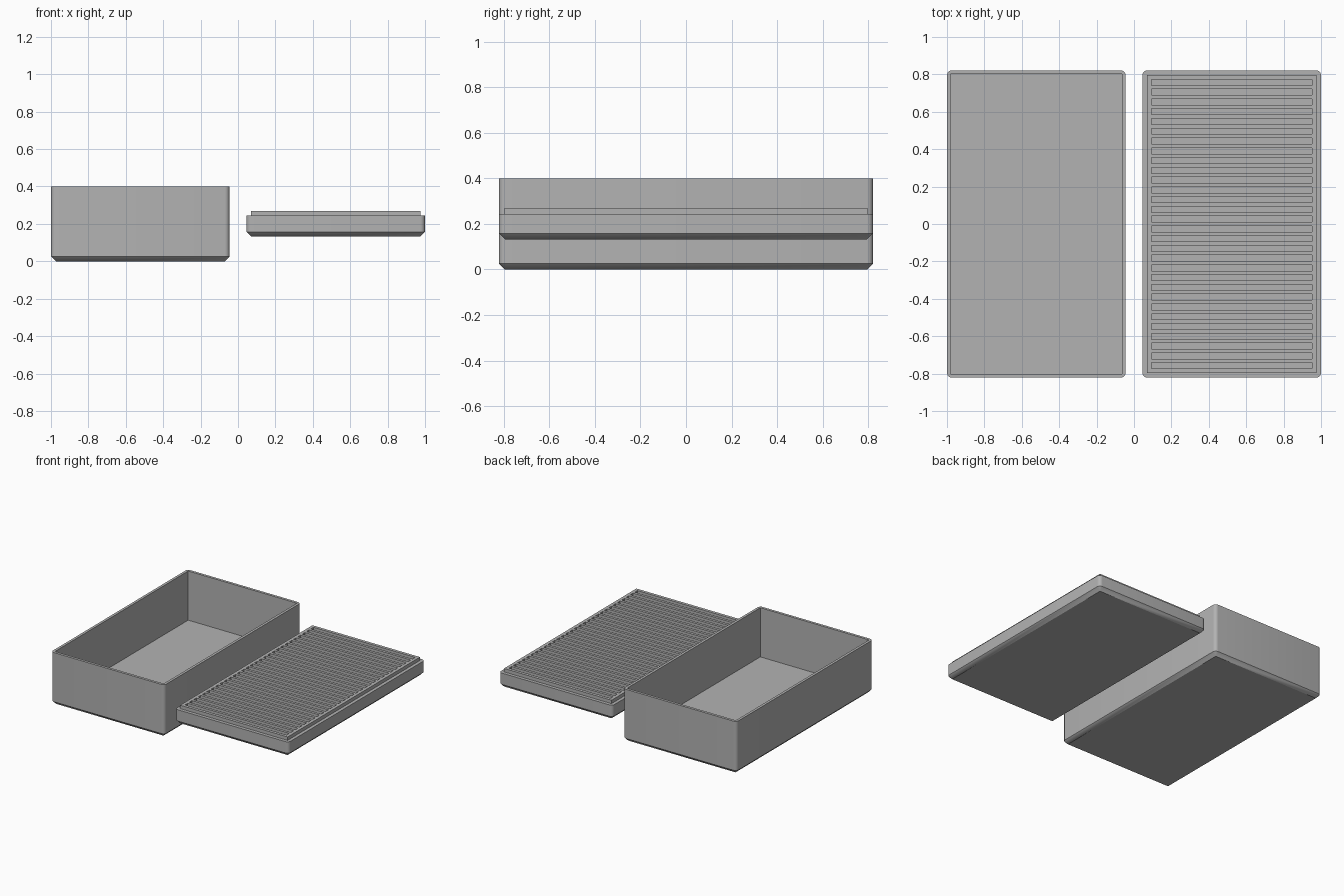
import bpy, bmesh, math

if "Cube" in bpy.data.objects:
    bpy.data.objects.remove(bpy.data.objects["Cube"])

LX, LY = 0.955, 1.642      # outer size of both halves
CH = 0.026                 # bottom chamfer, corner radius and floor thickness
CX = 0.5225                # distance of each half from the centre line

grey = bpy.data.materials.new("grey_plastic")
grey.diffuse_color = (0.45, 0.45, 0.45, 1)
grey.use_nodes = True
grey.node_tree.nodes["Principled BSDF"].inputs["Base Color"].default_value = grey.diffuse_color


def ring(bm, cx, inset, z, seg=6):
    """Rounded rectangle; the corner radius shrinks to zero with the inset."""
    r = max(CH - inset, 0) if inset < 0.015 else 0
    hx, hy = LX / 2 - inset - r, LY / 2 - inset - r
    verts = []
    for k, (sx, sy) in enumerate([(1, 1), (-1, 1), (-1, -1), (1, -1)]):
        for i in range(seg + 1):
            a = math.pi / 2 * (k + i / seg)
            verts.append(bm.verts.new((cx + sx * hx + r * math.cos(a),
                                       sy * hy + r * math.sin(a), z)))
    return verts


def finish(name, bm):
    bmesh.ops.remove_doubles(bm, verts=bm.verts, dist=1e-5)
    bmesh.ops.recalc_face_normals(bm, faces=bm.faces)
    me = bpy.data.meshes.new(name)
    bm.to_mesh(me)
    bm.free()
    me.materials.append(grey)
    ob = bpy.data.objects.new(name, me)
    bpy.context.collection.objects.link(ob)
    return ob


def loft(name, cx, levels):
    """Closed solid through (inset, z) rings, capped at both ends."""
    bm = bmesh.new()
    rings = [ring(bm, cx, i, z) for i, z in levels]
    n = len(rings[0])
    for a, b in zip(rings, rings[1:]):
        for i in range(n):
            j = (i + 1) % n
            bm.faces.new((a[i], a[j], b[j], b[i]))
    bm.faces.new(rings[0])
    bm.faces.new(rings[-1])
    return finish(name, bm)


def smooth(ob):
    bpy.ops.object.select_all(action='DESELECT')
    ob.select_set(True)
    bpy.context.view_layer.objects.active = ob
    bpy.ops.object.shade_smooth_by_angle(angle=math.radians(30))


# Deep open box: chamfered base, rim, inner walls and floor
box = loft("deep_box", -CX, [(CH, 0), (0, CH), (0, 0.4), (0.02, 0.4), (0.02, CH)])

# Slotted tray: chamfered base, shoulder and raised lip
Z0, Z1 = 0.132, 0.27
tray = loft("slotted_tray", CX, [(CH, Z0), (0, Z0 + CH), (0, 0.244), (0.025, 0.244), (0.025, Z1)])

# Thirty long slots cut into the tray
bm = bmesh.new()
COUNT, STEP, WIDTH = 30, 0.0522, 0.032
for i in range(COUNT):
    y = (i - (COUNT - 1) / 2) * STEP
    vs = bmesh.ops.create_cube(bm, size=1)["verts"]
    bmesh.ops.scale(bm, vec=(0.856, WIDTH, 0.2), verts=vs)
    bmesh.ops.translate(bm, vec=(CX, y, Z0 + CH + 0.1), verts=vs)
cutter = finish("slot_cutter", bm)
cutter.hide_render = True

mod = tray.modifiers.new("slots", 'BOOLEAN')
mod.operation = 'DIFFERENCE'
mod.solver = 'EXACT'
mod.object = cutter
bpy.context.view_layer.objects.active = tray
bpy.ops.object.modifier_apply(modifier=mod.name)
bpy.data.objects.remove(cutter)

for ob in (box, tray):
    smooth(ob)
